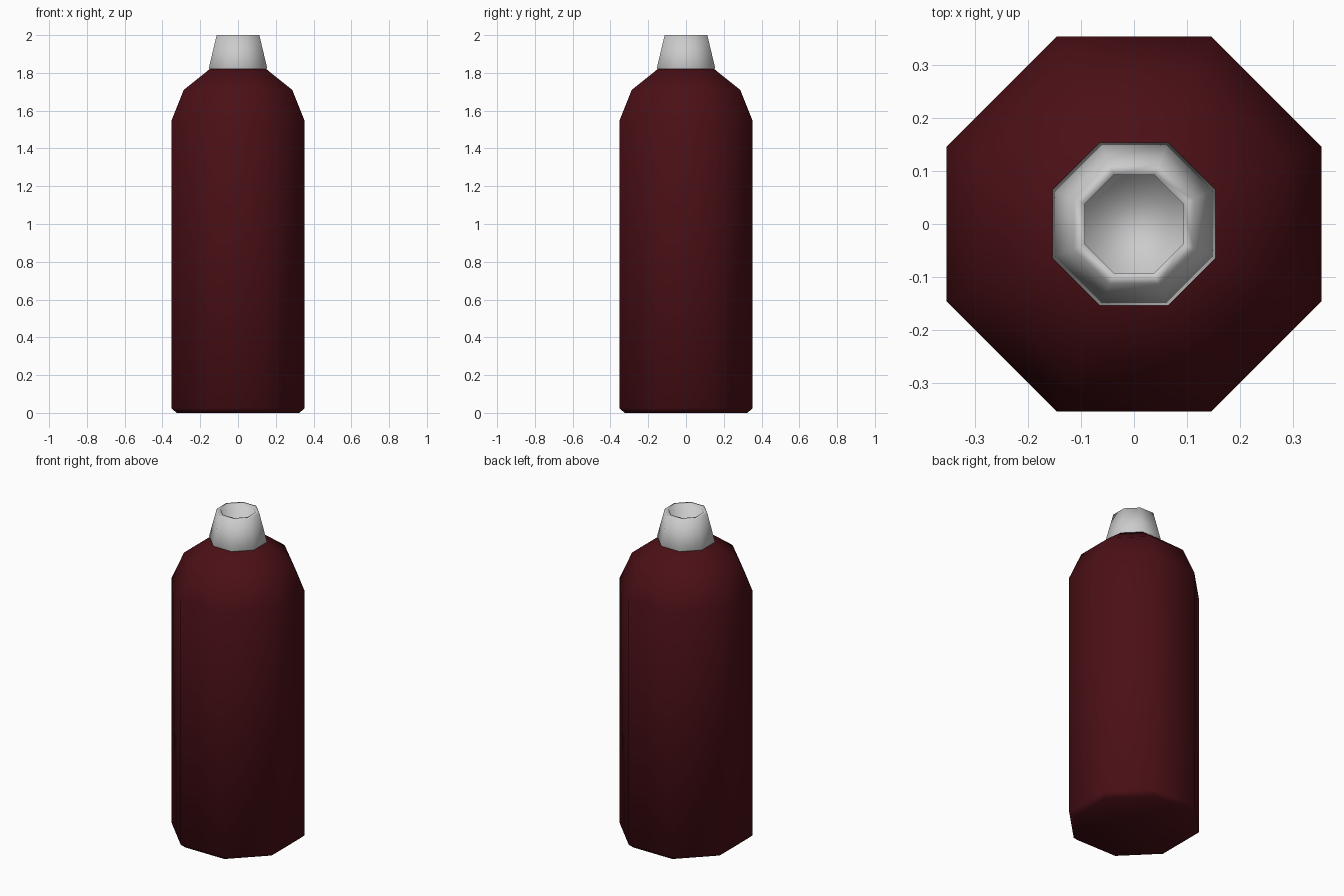
import bpy, bmesh
from math import pi, cos, sin

if "Cube" in bpy.data.objects:
    bpy.data.objects.remove(bpy.data.objects["Cube"])

SIDES = 8


def lathe(name, profile, angle):
    """Spin (apothem, z) rings around z as an octagon, flat sides on the axes; cap both ends."""
    bm = bmesh.new()
    rings = []
    for a, z in profile:
        r = a / cos(pi / SIDES)
        rings.append([bm.verts.new((r * cos((2 * i + 1) * pi / SIDES),
                                    r * sin((2 * i + 1) * pi / SIDES), z))
                      for i in range(SIDES)])
    for lo, hi in zip(rings, rings[1:]):
        for i in range(SIDES):
            j = (i + 1) % SIDES
            bm.faces.new((lo[i], lo[j], hi[j], hi[i]))
    bm.faces.new(rings[0][::-1])
    bm.faces.new(rings[-1])
    bmesh.ops.recalc_face_normals(bm, faces=bm.faces)
    mesh = bpy.data.meshes.new(name)
    bm.to_mesh(mesh)
    bm.free()
    obj = bpy.data.objects.new(name, mesh)
    bpy.context.collection.objects.link(obj)
    bpy.ops.object.select_all(action='DESELECT')
    obj.select_set(True)
    bpy.context.view_layer.objects.active = obj
    bpy.ops.object.shade_smooth_by_angle(angle=angle)
    return obj


# Bottle body with chamfered foot and rounded shoulder
body = lathe("bottle_body", [(0.325, 0), (0.353, 0.025), (0.353, 1.545),
                             (0.287, 1.71), (0.15, 1.82)], pi)
red = bpy.data.materials.new("dark_red")
red.diffuse_color = (0.07, 0.005, 0.008, 1)
red.use_nodes = True
red.node_tree.nodes["Principled BSDF"].inputs["Base Color"].default_value = red.diffuse_color
body.data.materials.append(red)

# Tapered cap with a recessed top
lathe("cap", [(0.149, 1.817), (0.154, 1.827), (0.113, 2.0),
              (0.092, 2.0), (0.092, 1.89)], pi)
